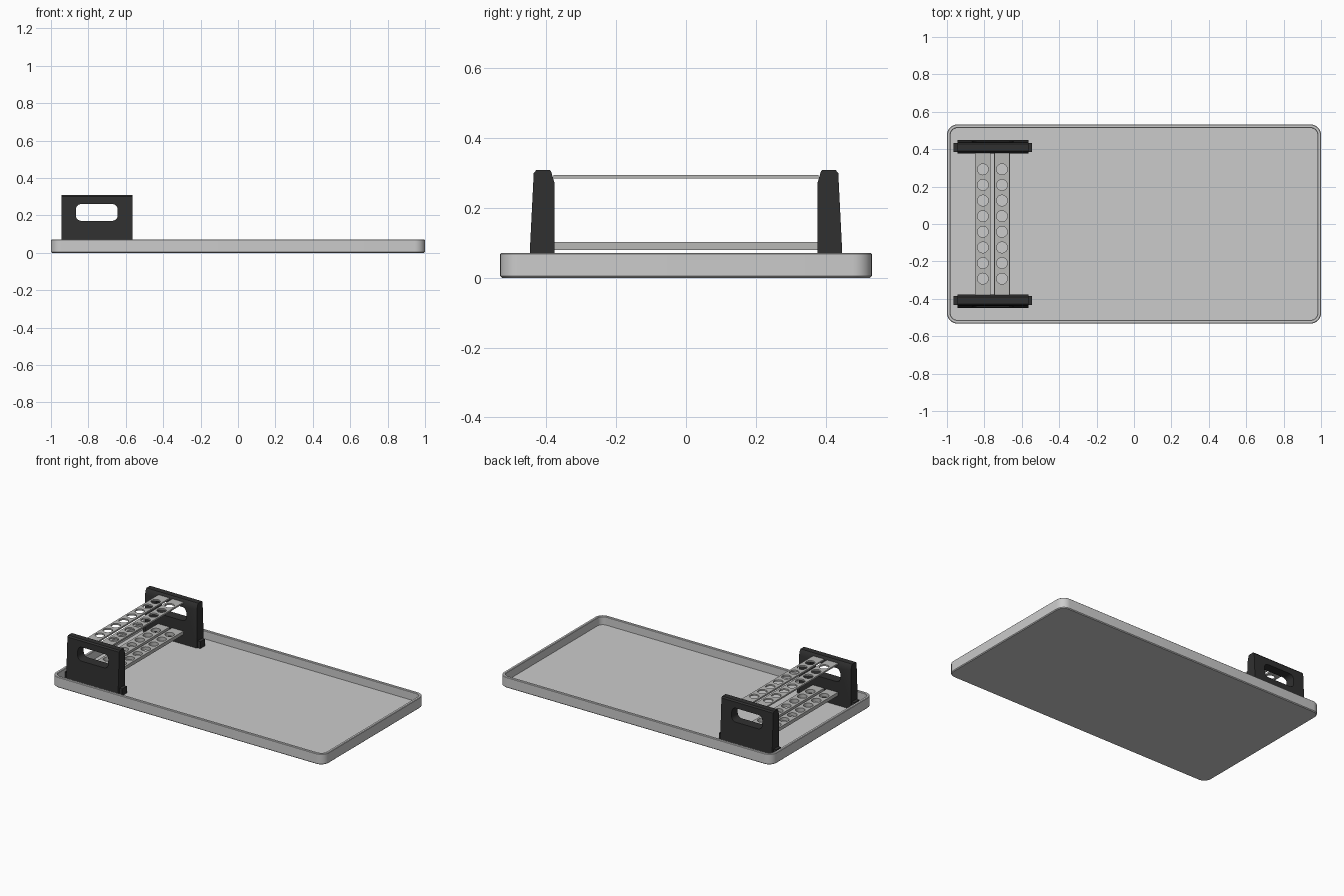
import bpy, bmesh
from math import sin, cos, pi

if "Cube" in bpy.data.objects:
    bpy.data.objects.remove(bpy.data.objects["Cube"])

CX = -0.755  # rack centre in x


def material(name, rgb):
    m = bpy.data.materials.new(name)
    m.diffuse_color = (*rgb, 1)
    m.use_nodes = True
    m.node_tree.nodes["Principled BSDF"].inputs["Base Color"].default_value = m.diffuse_color
    return m


dark = material("black_plastic", (0.03, 0.03, 0.03))
steel = material("steel", (0.48, 0.48, 0.47))


def rounded_rect(hx, hy, r, n=8):
    pts = []
    for k, (sx, sy) in enumerate([(1, 1), (-1, 1), (-1, -1), (1, -1)]):
        for i in range(n + 1):
            a = (k + i / n) * pi / 2
            pts.append((sx * (hx - r) + r * cos(a), sy * (hy - r) + r * sin(a)))
    return pts


def loft(name, rings, mat=None):
    """Skin a list of closed rings and cap both ends."""
    bm = bmesh.new()
    loops = [[bm.verts.new(p) for p in ring] for ring in rings]
    n = len(loops[0])
    for a, b in zip(loops, loops[1:]):
        for i in range(n):
            j = (i + 1) % n
            bm.faces.new((a[i], a[j], b[j], b[i]))
    bm.faces.new(loops[0][::-1])
    bm.faces.new(loops[-1])
    bmesh.ops.recalc_face_normals(bm, faces=bm.faces)
    me = bpy.data.meshes.new(name)
    bm.to_mesh(me)
    bm.free()
    ob = bpy.data.objects.new(name, me)
    bpy.context.collection.objects.link(ob)
    if mat:
        me.materials.append(mat)
    return ob


def activate(ob):
    bpy.ops.object.select_all(action='DESELECT')
    ob.select_set(True)
    bpy.context.view_layer.objects.active = ob


def smooth(ob):
    activate(ob)
    bpy.ops.object.shade_smooth_by_angle(angle=0.6)


# Tray: rings run up the outside, over the rim and down to the floor
steps = [(0.005, 0), (0, 0.005), (0, 0.068), (0.003, 0.071),
         (0.016, 0.071), (0.019, 0.068), (0.019, 0.016)]
smooth(loft("tray", [[(x, y, z) for x, y in rounded_rect(1 - d, 0.532 - d, 0.056 - d)]
                     for d, z in steps]))

# End plates: tapered profile along x, with a hand slot and a wider foot
profile = [(0.377, 0.016), (0.449, 0.016), (0.446, 0.10), (0.436, 0.300),
           (0.428, 0.309), (0.391, 0.309), (0.386, 0.304), (0.377, 0.273)]
for side, s in (("front", -1), ("back", 1)):
    plate = loft(side + "_end_plate",
                 [[(CX + dx, s * y, z) for y, z in profile] for dx in (-0.19, 0.19)], dark)
    slot = loft("slot_cutter", [[(CX + x, s * y, 0.216 + z)
                                 for x, z in rounded_rect(0.112, 0.045, 0.03)]
                                for y in (0.3, 0.5)])
    slot.hide_render = True
    mod = plate.modifiers.new("slot", 'BOOLEAN')
    mod.object = slot
    mod.solver = 'EXACT'
    activate(plate)
    bpy.ops.object.modifier_apply(modifier="slot")
    bpy.data.objects.remove(slot)
    smooth(plate)
    foot = [(0.385, 0.016), (0.434, 0.016), (0.434, 0.062), (0.385, 0.062)]
    loft(side + "_foot", [[(CX + dx, s * y, z) for y, z in foot] for dx in (-0.21, 0.21)], dark)


def perforated_strip(name, x, hw, z0, z1):
    """Flat bar along y with a row of eight through holes."""
    cu = bpy.data.curves.new(name, 'CURVE')
    cu.dimensions = '2D'
    cu.fill_mode = 'BOTH'
    cu.extrude = (z1 - z0) / 2
    outlines = [[(-hw, -0.38), (hw, -0.38), (hw, 0.38), (-hw, 0.38)]]
    for k in range(8):
        cy = (k - 3.5) * 0.0835
        outlines.append([(0.029 * cos(i * pi / 16), cy + 0.029 * sin(i * pi / 16))
                         for i in range(32)])
    for pts in outlines:
        sp = cu.splines.new('POLY')
        sp.points.add(len(pts) - 1)
        for p, (px, py) in zip(sp.points, pts):
            p.co = (px, py, 0, 1)
        sp.use_cyclic_u = True
    cu.materials.append(steel)
    ob = bpy.data.objects.new(name, cu)
    ob.location = (x, 0, (z0 + z1) / 2)
    bpy.context.collection.objects.link(ob)
    activate(ob)
    bpy.ops.object.convert(target='MESH')
    smooth(bpy.context.object)


# Upper and lower pairs of tube-holding strips
for side, x in (("left", -0.808), ("right", -0.706)):
    perforated_strip("upper_strip_" + side, x, 0.041, 0.284, 0.294)
    perforated_strip("lower_strip_" + side, x, 0.042, 0.08, 0.103)
